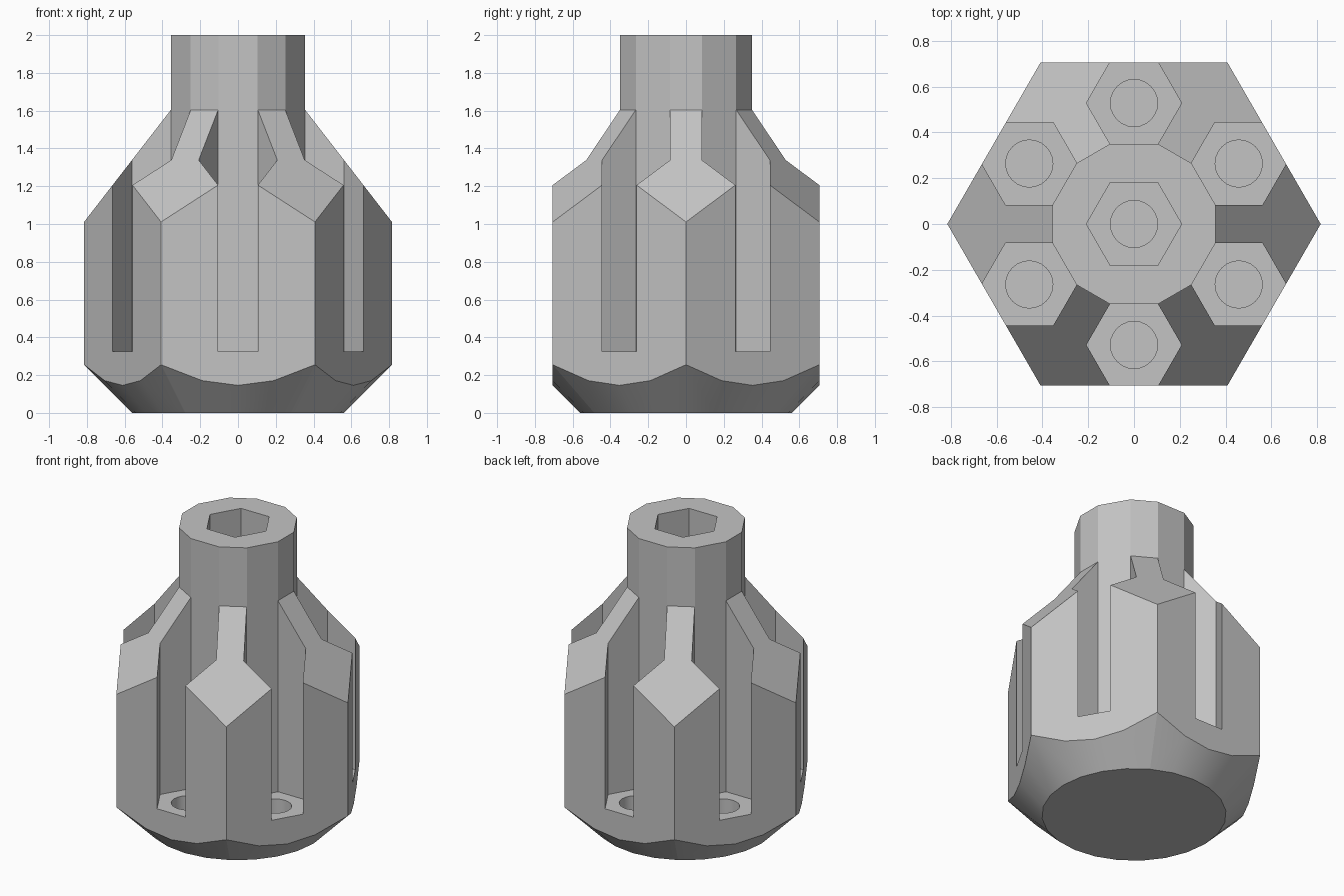
import bpy, math
from math import radians, cos, sin

cube = bpy.data.objects.get("Cube")
if cube:
    bpy.data.objects.remove(cube, do_unlink=True)

grey = bpy.data.materials.new("plain grey")
grey.use_nodes = True
colour = (0.55, 0.55, 0.55, 1)
grey.diffuse_color = colour
grey.node_tree.nodes["Principled BSDF"].inputs["Base Color"].default_value = colour

C30 = cos(radians(30))


def solid(name, angles, z0, z1, r0, r1, centre=(0, 0)):
    """Closed prism or frustum whose corners lie at the given angles."""
    n = len(angles)
    verts = [(centre[0] + r * cos(radians(a)), centre[1] + r * sin(radians(a)), z)
             for z, r in ((z0, r0), (z1, r1)) for a in angles]
    faces = [tuple(reversed(range(n))), tuple(range(n, 2 * n))]
    faces += [(i, (i + 1) % n, n + (i + 1) % n, n + i) for i in range(n)]
    mesh = bpy.data.meshes.new(name)
    mesh.from_pydata(verts, [], faces)
    mesh.materials.append(grey)
    ob = bpy.data.objects.new(name, mesh)
    bpy.context.collection.objects.link(ob)
    return ob


def combine(target, tool, operation):
    """Apply an exact boolean and remove the tool."""
    mod = target.modifiers.new("cut", 'BOOLEAN')
    mod.operation = operation
    mod.solver = 'EXACT'
    mod.object = tool
    bpy.context.view_layer.objects.active = target
    bpy.ops.object.modifier_apply(modifier=mod.name)
    bpy.data.objects.remove(tool, do_unlink=True)


hexagon = range(0, 360, 60)
floor, slot_r, hole_r = 0.325, 0.208, 0.103

# Hexagonal body, chamfered by a cone below and sloped at the corners above
body = solid("bit_holder_body", hexagon, -0.1, 1.8, 0.815, 0.815)
combine(body, solid("chamfer", range(0, 360, 15), 0, 2, 0.56, 2.56), 'INTERSECT')
combine(body, solid("slopes", range(30, 390, 60), -0.2, 1.615,
                    1.753 / C30, 0.347 / C30), 'INTERSECT')

# Six open hexagonal slots around the sides
centres = [(0.528 * cos(radians(a)), 0.528 * sin(radians(a))) for a in range(30, 390, 60)]
for c in centres:
    combine(body, solid("slot", hexagon, floor, 2.1, slot_r, slot_r, c), 'DIFFERENCE')

# Twelve-sided shaft with a hexagonal socket
shaft_angles = [a + d for a in range(30, 390, 60) for d in (-16.6, 16.6)]
combine(body, solid("shaft", shaft_angles, 0.3, 2, 0.365, 0.365), 'UNION')
combine(body, solid("socket", hexagon, floor, 2.1, slot_r, slot_r), 'DIFFERENCE')

# Round pockets in the floors of the slots and the socket
for c in centres + [(0, 0)]:
    combine(body, solid("pocket", range(0, 360, 15), 0.15, 0.4, hole_r, hole_r, c), 'DIFFERENCE')

bpy.ops.object.select_all(action='DESELECT')
body.select_set(True)
bpy.context.view_layer.objects.active = body
bpy.ops.object.shade_smooth_by_angle(angle=radians(25))
